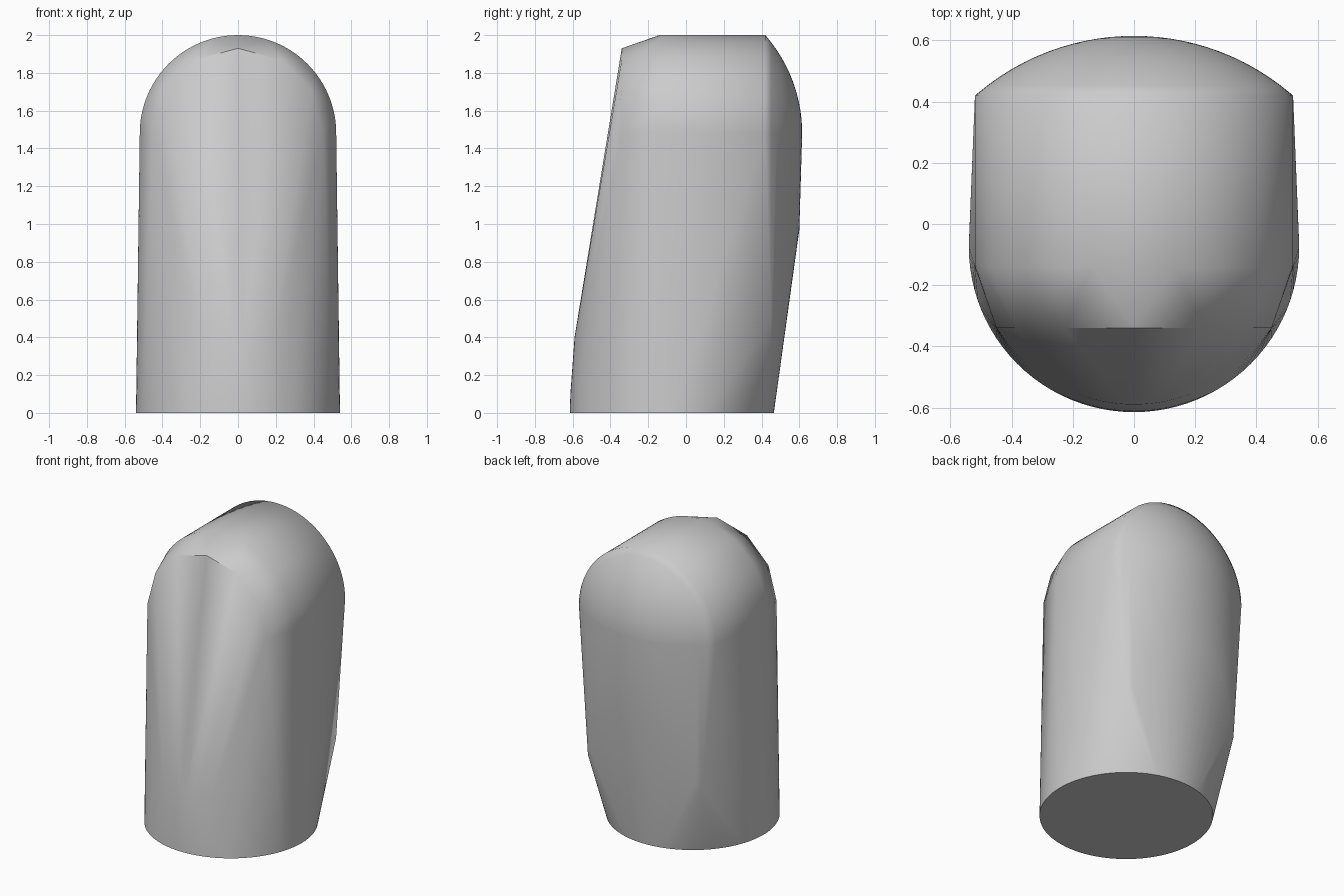
import bpy, bmesh
from math import sin, cos, pi, sqrt, radians

cube = bpy.data.objects.get("Cube")
if cube:
    bpy.data.objects.remove(cube, do_unlink=True)

AXIS_Y, BASE_R = -0.075, 0.54      # round foot
ARCH_Z, ARCH_R = 1.48, 0.52        # rounded top
RIM_Y, DOME_R = 0.42, 0.79         # bulging back
dome_y = 0.615 - DOME_R            # centre of the bulge sphere


def arch(radius, y, steps):
    return [(radius * cos(pi * i / steps), y, ARCH_Z + radius * sin(pi * i / steps))
            for i in range(steps + 1)]


def bulge(r):
    return dome_y + sqrt(DOME_R ** 2 - r ** 2)


points = []

# Round foot
for i in range(96):
    a = 2 * pi * i / 96
    points.append((BASE_R * cos(a), AXIS_Y + BASE_R * sin(a), 0))

# Slight swelling low on the front
for i in range(-8, 9):
    a = radians(3 * i)
    points.append((0.515 * sin(a), AXIS_Y - 0.515 * cos(a), 0.4))
    points.append((0.537 * sin(a), AXIS_Y - 0.537 * cos(a), 0.1))

# Coarse front arch and smooth body arches
points += arch(0.45, -0.34, 6)
points += arch(ARCH_R, -0.14, 48)
points += arch(ARCH_R, RIM_Y, 48)

# Domed upper back
for ring in range(13):
    r = ARCH_R * ring / 13
    points += arch(r, bulge(r), 48) if ring else [(0, bulge(0), ARCH_Z)]

# Curved lower end of the back
for i in range(-16, 17):
    x = 0.43 * i / 16
    points.append((x, bulge(x) - 0.015 - 0.12 * x * x, 0.97 - 2.6 * x * x))

# Wrap the sections in one skin
bm = bmesh.new()
for p in points:
    bm.verts.new(p)
bmesh.ops.remove_doubles(bm, verts=bm.verts[:], dist=0.0005)
bmesh.ops.convex_hull(bm, input=bm.verts[:])
bmesh.ops.delete(bm, geom=[v for v in bm.verts if not v.link_faces], context='VERTS')
bmesh.ops.dissolve_limit(bm, angle_limit=radians(0.3), verts=bm.verts[:], edges=bm.edges[:])
bmesh.ops.recalc_face_normals(bm, faces=bm.faces[:])
mesh = bpy.data.meshes.new("rounded_body")
bm.to_mesh(mesh)
bm.free()

body = bpy.data.objects.new("rounded_body", mesh)
bpy.context.collection.objects.link(body)

grey = bpy.data.materials.new("plain_grey")
grey.use_nodes = True
colour = (0.6, 0.6, 0.6, 1)
grey.diffuse_color = colour
grey.node_tree.nodes["Principled BSDF"].inputs["Base Color"].default_value = colour
mesh.materials.append(grey)

bpy.ops.object.select_all(action='DESELECT')
body.select_set(True)
bpy.context.view_layer.objects.active = body
bpy.ops.object.shade_smooth_by_angle(angle=radians(55))
